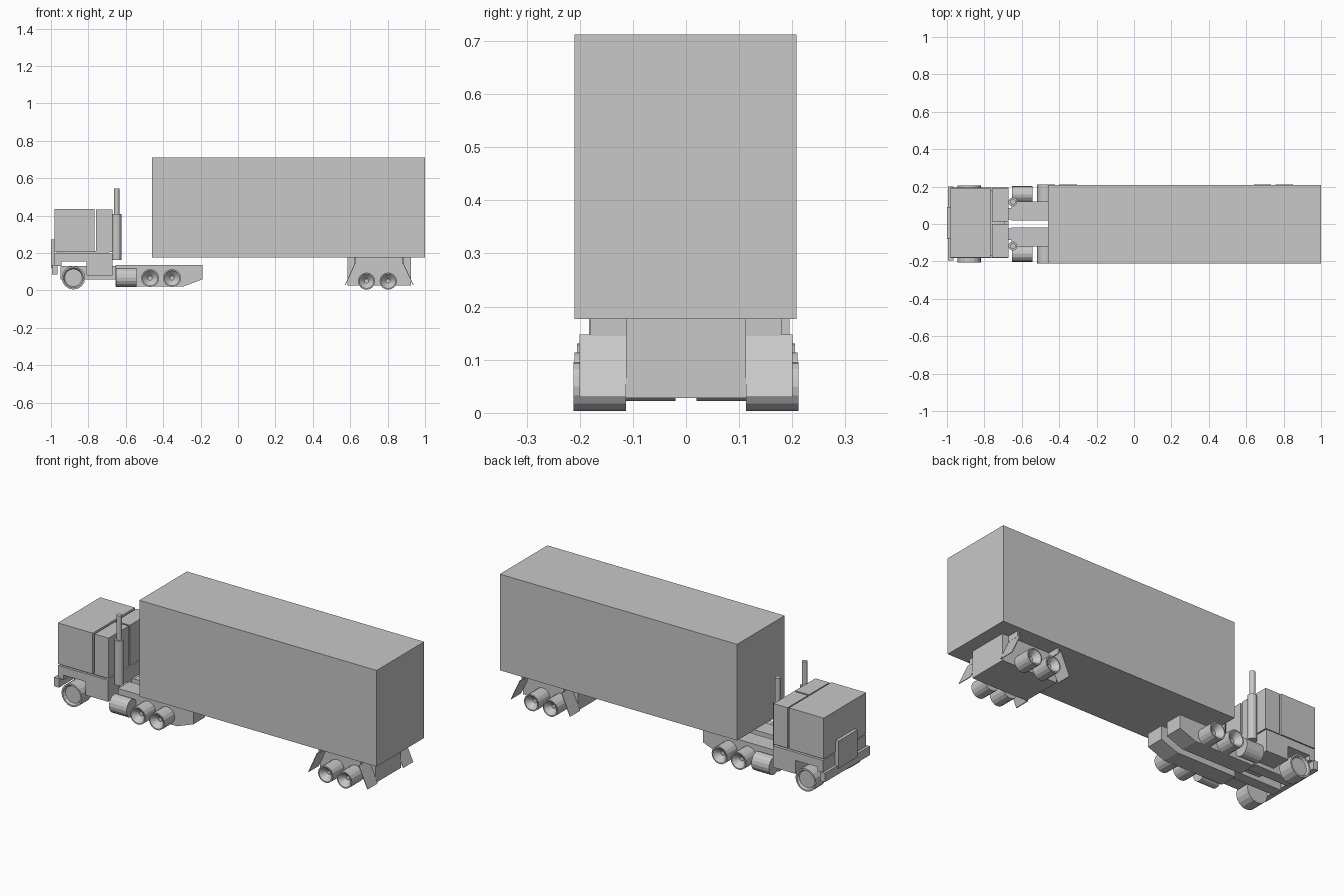
import bpy, bmesh, math
from mathutils import Matrix

cube = bpy.data.objects.get("Cube")
if cube:
    bpy.data.objects.remove(cube, do_unlink=True)

grey = bpy.data.materials.new("plain_grey")
grey.use_nodes = True
grey.diffuse_color = (0.58, 0.58, 0.58, 1)
grey.node_tree.nodes["Principled BSDF"].inputs["Base Color"].default_value = grey.diffuse_color


def finish(name, bm):
    bmesh.ops.recalc_face_normals(bm, faces=bm.faces)
    mesh = bpy.data.meshes.new(name)
    bm.to_mesh(mesh)
    bm.free()
    mesh.materials.append(grey)
    obj = bpy.data.objects.new(name, mesh)
    bpy.context.scene.collection.objects.link(obj)
    return obj


def prism(name, outline, y0, y1):
    """Extrude an outline of (x, z) points from y0 to y1."""
    bm = bmesh.new()
    face = bm.faces.new([bm.verts.new((x, y0, z)) for x, z in outline])
    new = bmesh.ops.extrude_face_region(bm, geom=[face])["geom"]
    verts = [v for v in new if isinstance(v, bmesh.types.BMVert)]
    bmesh.ops.translate(bm, verts=verts, vec=(0, y1 - y0, 0))
    return finish(name, bm)


def box(name, x0, x1, y0, y1, z0, z1):
    return prism(name, [(x0, z0), (x1, z0), (x1, z1), (x0, z1)], y0, y1)


def lathe(name, profile, place, sides=16):
    """Spin (radius, height) points about z, then place the result."""
    bm = bmesh.new()
    verts = [bm.verts.new((r, 0, h)) for r, h in profile]
    edges = [bm.edges.new(pair) for pair in zip(verts, verts[1:])]
    bmesh.ops.spin(bm, geom=verts + edges, cent=(0, 0, 0), axis=(0, 0, 1),
                   angle=math.tau, steps=sides)
    bmesh.ops.remove_doubles(bm, verts=bm.verts, dist=0.0001)
    bm.transform(place)
    return finish(name, bm)


def wheel(name, x, z, r, inner, outer, hub, depth, side):
    """Wide tyre with a dished outer face."""
    width = outer - inner
    profile = [(0, 0), (r, 0), (r, width), (r * 0.86, width),
               (r * hub, width - depth), (0, width - depth)]
    turn = Matrix.Rotation(-side * math.pi / 2, 4, 'X')
    lathe(name, profile, Matrix.Translation((x, side * inner, z)) @ turn)


# Trailer body and bogie
box("trailer_box", -0.46, 1.0, -0.21, 0.208, 0.177, 0.712)
box("trailer_bogie", 0.585, 0.925, -0.113, 0.113, 0.028, 0.178)

# Cab: upper body, split sleeper, lower body around the wheel arch
box("cab_upper", -0.982, -0.768, -0.18, 0.192, 0.207, 0.435)
box("sleeper_right", -0.758, -0.672, -0.178, 0.0, 0.207, 0.432)
box("sleeper_left", -0.758, -0.672, 0.01, 0.19, 0.207, 0.432)
arch = [(-0.98, 0.2), (-0.98, 0.13), (-0.945, 0.13), (-0.945, 0.155),
        (-0.81, 0.155), (-0.81, 0.08), (-0.672, 0.08), (-0.672, 0.2)]
prism("cab_lower", arch, -0.183, 0.195)
box("cab_floor_seam", -0.97, -0.69, -0.17, 0.18, 0.195, 0.21)
box("bumper", -0.995, -0.965, -0.195, 0.2, 0.085, 0.135)
box("grille_plate", -1.0, -0.98, -0.08, 0.09, 0.12, 0.272)

rail = [(-0.655, 0.135), (-0.655, 0.022), (-0.29, 0.022),
        (-0.19, 0.06), (-0.19, 0.135)]

for side, label in ((1, "left"), (-1, "right")):
    # Chassis rails with tapered tails
    lo, hi = sorted((side * 0.02, side * 0.12))
    prism(f"chassis_rail_{label}", rail, lo, hi)
    lo, hi = sorted((side * 0.025, side * 0.085))
    box(f"front_rail_{label}", -0.95, -0.65, lo, hi, 0.058, 0.13)

    # Wheels
    wheel(f"front_wheel_{label}", -0.88, 0.068, 0.063, 0.12, 0.205, 0.75, 0.012, side)
    for i, x in enumerate((-0.47, -0.353)):
        wheel(f"drive_wheel_{label}_{i + 1}", x, 0.066, 0.048, 0.115, 0.21, 0.25, 0.03, side)
    for i, x in enumerate((0.687, 0.803)):
        wheel(f"trailer_wheel_{label}_{i + 1}", x, 0.05, 0.046, 0.113, 0.212, 0.25, 0.03, side)

    # Fuel tank lying along the rail
    lathe(f"fuel_tank_{label}", [(0, 0), (0.05, 0), (0.05, 0.108), (0, 0.108)],
          Matrix.Translation((-0.652, side * 0.158, 0.069))
          @ Matrix.Diagonal((1, 0.9, 1, 1)) @ Matrix.Rotation(math.pi / 2, 4, 'Y'))

    # Exhaust stack: muffler with a thinner pipe above
    stack = [(0, 0.162), (0.024, 0.162), (0.024, 0.41), (0.015, 0.41),
             (0.015, 0.545), (0, 0.545)]
    lathe(f"exhaust_stack_{label}", stack,
          Matrix.Translation((-0.648, side * 0.118, 0)), 12)

    # Trailer mud flaps leaning outward from a hanger bar
    lo, hi = sorted((side * 0.113, side * 0.2))
    for end, top, low in (("front", 0.625, 0.572), ("rear", 0.88, 0.935)):
        prism(f"mud_flap_{end}_{label}",
              [(top, 0.148), (low, 0.03), (low + 0.004, 0.03), (top + 0.004, 0.148)], lo, hi)
    lo, hi = sorted((side * 0.113, side * 0.18))
    for end, x in (("front", 0.622), ("rear", 0.876)):
        box(f"flap_hanger_{end}_{label}", x, x + 0.01, lo, hi, 0.145, 0.178)
